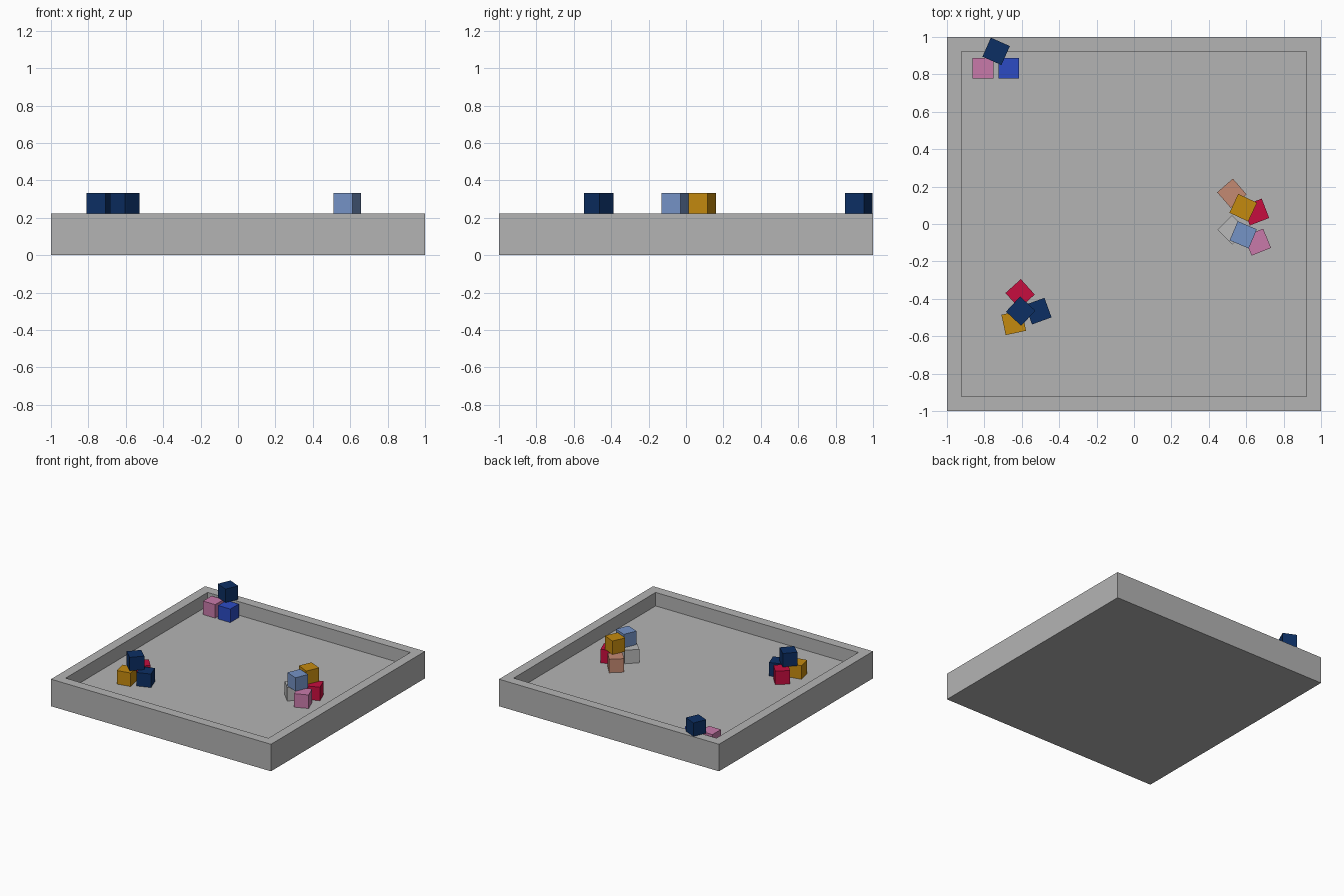
import bpy
import bmesh
import math

default = bpy.data.objects.get("Cube")
if default:
    bpy.data.objects.remove(default, do_unlink=True)

SIDE = 0.111    # block edge, also wall and floor thickness
RIM = 2 * SIDE  # tray height


def make_material(name, hexcode):
    """Flat material from an sRGB hex string, stored as linear values."""
    srgb = [c / 255 for c in bytes.fromhex(hexcode)]
    linear = [((c + 0.055) / 1.055) ** 2.4 if c > 0.04 else c / 12.92 for c in srgb]
    mat = bpy.data.materials.new(name)
    mat.use_nodes = True
    mat.diffuse_color = (*linear, 1)
    bsdf = next(n for n in mat.node_tree.nodes if n.type == "BSDF_PRINCIPLED")
    bsdf.inputs["Base Color"].default_value = (*linear, 1)
    return mat


COLOURS = {
    "grey": "b4b4b4", "light_grey": "bababa", "navy": "0c2f64",
    "pink": "c87aaa", "red": "c60d3e", "blue": "2c4bc4",
    "gold": "c48a0f", "tan": "c48a72", "sky_blue": "7593c6",
}
materials = {name: make_material(name, code) for name, code in COLOURS.items()}


def add_object(name, bm, colour):
    mesh = bpy.data.meshes.new(name)
    bm.to_mesh(mesh)
    bm.free()
    mesh.materials.append(materials[colour])
    obj = bpy.data.objects.new(name, mesh)
    bpy.context.collection.objects.link(obj)
    return obj


# Tray: a slab whose top is inset to a rim, then pushed down to the floor
bm = bmesh.new()
bmesh.ops.create_cube(bm, size=1)
bmesh.ops.scale(bm, vec=(2, 2, RIM), verts=bm.verts)
bmesh.ops.translate(bm, vec=(0, 0, RIM / 2), verts=bm.verts)
top = max(bm.faces, key=lambda f: f.calc_center_median().z)
bmesh.ops.inset_individual(bm, faces=[top], thickness=SIDE)
pit = bmesh.ops.extrude_discrete_faces(bm, faces=[top])["faces"][0]
bmesh.ops.translate(bm, vec=(0, 0, -SIDE), verts=pit.verts)
add_object("tray", bm, "grey")


def add_block(group, colour, x, y, turn, level):
    bm = bmesh.new()
    bmesh.ops.create_cube(bm, size=SIDE)
    tier = "upper" if level else "lower"
    block = add_object(f"{group}_{tier}_{colour}_block", bm, colour)
    block.location = (x, y, SIDE * (1.5 + level))
    block.rotation_euler.z = math.radians(turn)


# Stacked blocks: colour, x, y, turn in degrees, level
STACKS = {
    "back_corner": [
        ("pink", -0.807, 0.833, 0, 0),
        ("blue", -0.67, 0.833, 0, 0),
        ("navy", -0.737, 0.923, -24, 1),
    ],
    "left_side": [
        ("tan", 0.523, 0.164, 41, 0),
        ("red", 0.651, 0.064, 21, 0),
        ("gold", 0.584, 0.087, -25, 1),
        ("light_grey", 0.525, -0.032, 45, 0),
        ("pink", 0.66, -0.097, 22, 0),
        ("sky_blue", 0.584, -0.058, -23, 1),
    ],
    "front_right": [
        ("red", -0.609, -0.373, 42, 0),
        ("navy", -0.512, -0.466, 20, 0),
        ("gold", -0.643, -0.528, 12, 0),
        ("navy", -0.606, -0.466, 47, 1),
    ],
}
for group, blocks in STACKS.items():
    for block in blocks:
        add_block(group, *block)
